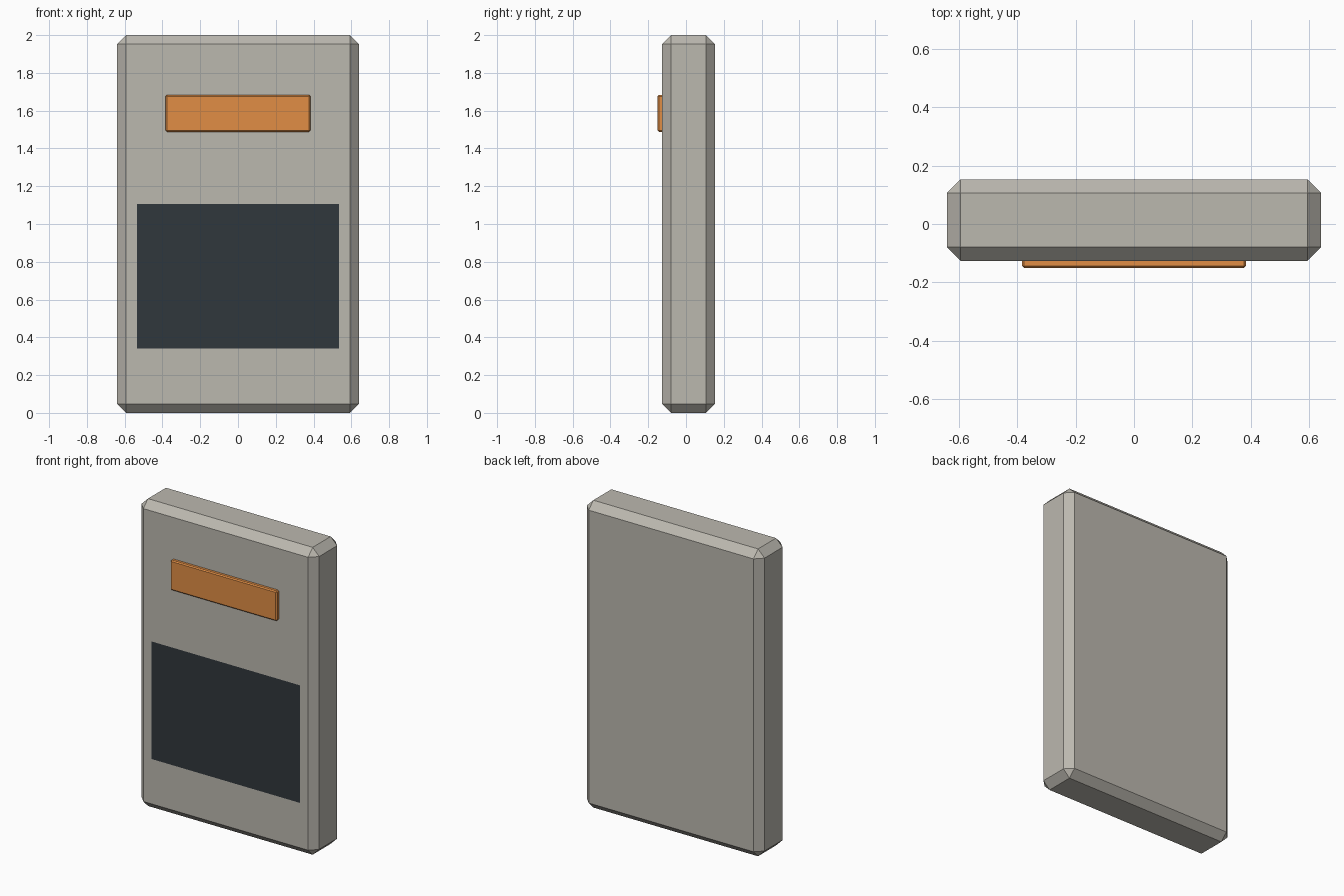
import bpy
import bmesh

if "Cube" in bpy.data.objects:
    bpy.data.objects.remove(bpy.data.objects["Cube"])


def material(name, color):
    mat = bpy.data.materials.new(name)
    mat.diffuse_color = color
    mat.use_nodes = True
    mat.node_tree.nodes["Principled BSDF"].inputs["Base Color"].default_value = mat.diffuse_color
    return mat


def chamfered_box(name, lo, hi, chamfer, mat=None):
    bm = bmesh.new()
    bmesh.ops.create_cube(bm, size=1)
    for v in bm.verts:
        v.co = [(a + b) / 2 + c * (b - a) for a, b, c in zip(lo, hi, v.co)]
    bmesh.ops.bevel(bm, geom=bm.edges[:], offset=chamfer, segments=1,
                    affect='EDGES')
    return finish(name, bm, mat)


def front_panel(name, half_width, y, z0, z1, mat):
    bm = bmesh.new()
    corners = [(-half_width, y, z0), (half_width, y, z0),
               (half_width, y, z1), (-half_width, y, z1)]
    bm.faces.new([bm.verts.new(c) for c in corners])
    return finish(name, bm, mat)


def finish(name, bm, mat):
    mesh = bpy.data.meshes.new(name)
    bm.to_mesh(mesh)
    bm.free()
    if mat:
        mesh.materials.append(mat)
    obj = bpy.data.objects.new(name, mesh)
    bpy.context.collection.objects.link(obj)
    return obj


casing = material("casing_beige", (0.50, 0.48, 0.43, 1))
orange = material("bar_orange", (0.75, 0.27, 0.06, 1))
dark = material("panel_dark", (0.03, 0.038, 0.045, 1))

# Slab body with chamfered edges
chamfered_box("body", (-0.64, -0.126, 0), (0.64, 0.153, 2), 0.047, casing)

# Raised bar near the top of the front, seated into the body
chamfered_box("front_bar", (-0.383, -0.15, 1.488), (0.383, -0.10, 1.683),
              0.007, orange)

# Flat dark panel on the lower front
front_panel("front_panel", 0.535, -0.1275, 0.34, 1.105, dark)
